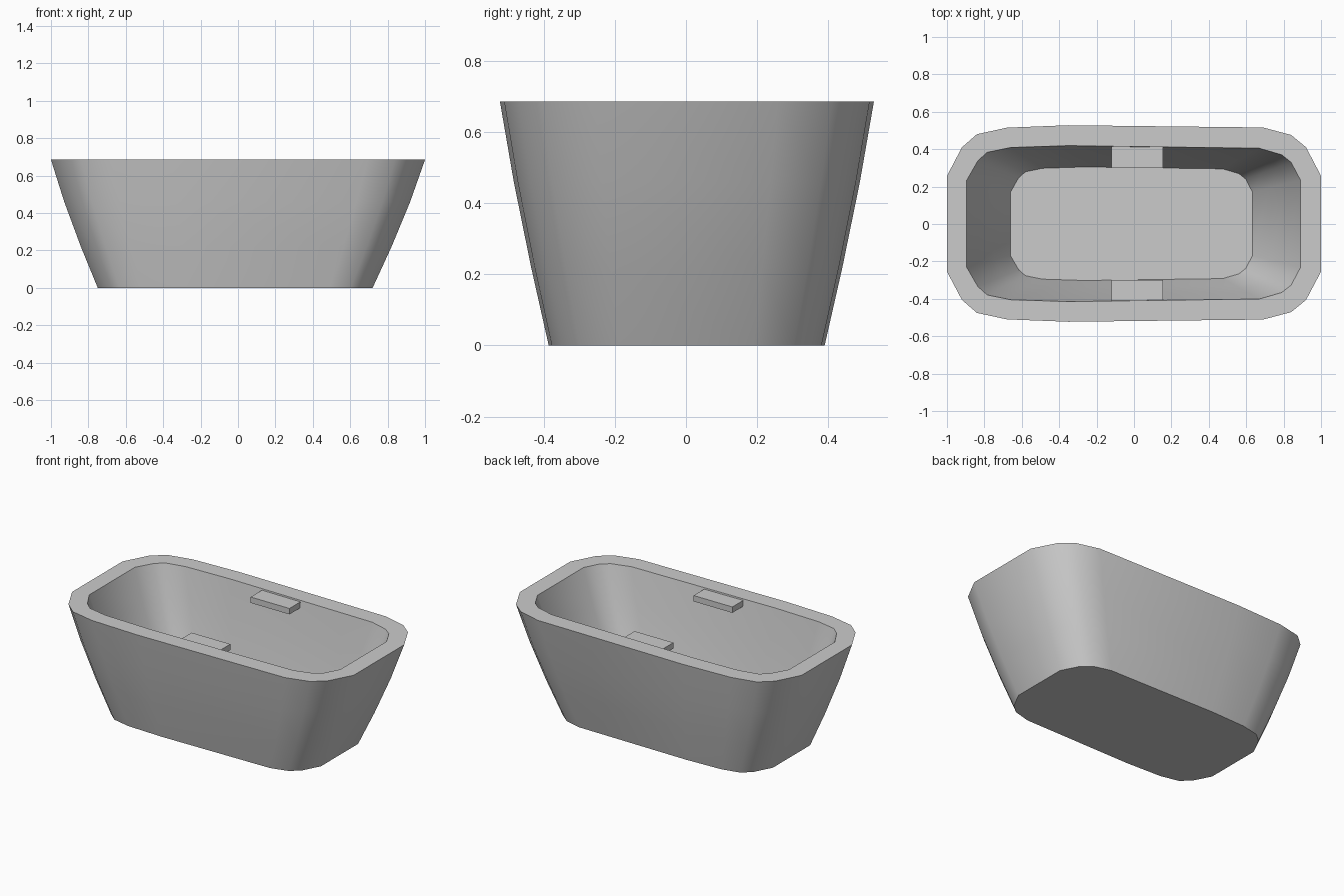
import bpy, bmesh, math

if "Cube" in bpy.data.objects:
    bpy.data.objects.remove(bpy.data.objects["Cube"])

H, FLOOR = 0.685, 0.085
# Half outlines of the rim (back side), mirrored to the front
OUTER = [(-1, .257), (-.92, .41), (-.84, .48), (-.68, .515), (-.35, .528),
         (.69, .516), (.84, .476), (.92, .41), (1, .257)]
INNER = [(-.895, .233), (-.835, .338), (-.785, .383), (-.66, .409), (-.35, .419),
         (.67, .405), (.79, .37), (.84, .33), (.89, .235)]
# Slightly bowed wall: (height fraction, flare fraction)
BOW = [(0, 0), (.32, .36), (.67, .715), (1, 1)]


def ring(bm, half, z, flare, sx, sy, shift):
    """One closed loop of the wall, between foot size (flare 0) and rim size (flare 1)."""
    pts = half + [(x, -.99 * y) for x, y in reversed(half)]
    kx, ky = sx + (1 - sx) * flare, sy + (1 - sy) * flare
    return [bm.verts.new((x * kx + shift * (1 - flare), y * ky, z)) for x, y in pts]


def bridge(bm, a, b):
    n = len(a)
    for i in range(n):
        bm.faces.new((a[i], a[(i + 1) % n], b[(i + 1) % n], b[i]))


def add_object(name, bm):
    bmesh.ops.recalc_face_normals(bm, faces=bm.faces)
    mesh = bpy.data.meshes.new(name)
    bm.to_mesh(mesh)
    bm.free()
    obj = bpy.data.objects.new(name, mesh)
    bpy.context.collection.objects.link(obj)
    return obj


# Tub shell: outer wall up, over the flat rim, inner wall down to the floor
bm = bmesh.new()
rings = [ring(bm, OUTER, H * h, f, .735, .738, -.015) for h, f in BOW]
rings += [ring(bm, INNER, FLOOR + (H - FLOOR) * h, f, .725, .728, -.012)
          for h, f in reversed(BOW)]
for a, b in zip(rings, rings[1:]):
    bridge(bm, a, b)
bm.faces.new(rings[0])
bm.faces.new(rings[-1])
tub = add_object("tub_shell", bm)
bpy.context.view_layer.objects.active = tub
tub.select_set(True)
bpy.ops.object.shade_smooth_by_angle(angle=math.radians(40))

# Small ledges on both long inner walls, just under the rim
for name, side in (("back_ledge", 1), ("front_ledge", -1)):
    bm = bmesh.new()
    bmesh.ops.create_cube(bm, size=1)
    for v in bm.verts:
        v.co.x = .018 + v.co.x * .275
        v.co.y = side * (.357 + v.co.y * .115)
        v.co.z = .657 + v.co.z * .038
    add_object(name, bm)
